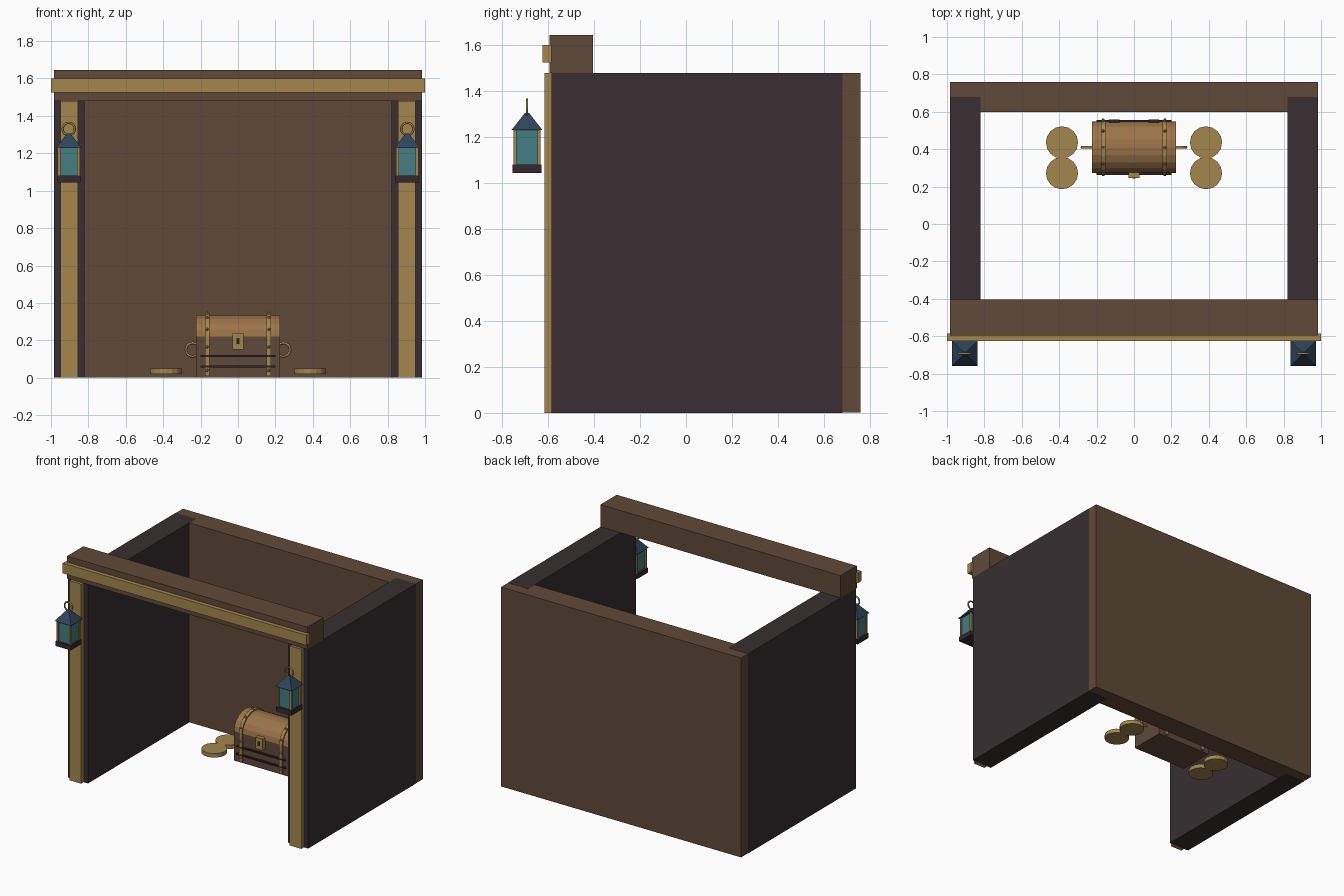
import bpy, bmesh, math
from mathutils import Matrix, Vector

cube = bpy.data.objects.get("Cube")
if cube:
    bpy.data.objects.remove(cube, do_unlink=True)


def material(name, r, g, b):
    # sRGB bytes to linear
    lin = [((c / 255 + 0.055) / 1.055) ** 2.4 for c in (r, g, b)] + [1]
    m = bpy.data.materials.new(name)
    m.use_nodes = True
    m.diffuse_color = lin
    m.node_tree.nodes["Principled BSDF"].inputs["Base Color"].default_value = lin
    return m


BROWN = material("dark wood", 96, 74, 56)
DARK = material("charcoal wood", 56, 47, 49)
GOLD = material("gold", 164, 134, 78)
LIGHT = material("lid wood", 156, 115, 74)
IRON = material("black iron", 40, 36, 42)
BLUE = material("blue roof", 46, 68, 90)
TEAL = material("teal glass", 68, 126, 130)
BASE = material("lantern base", 54, 40, 48)


def finish(name, bm, mat, smooth=False):
    bmesh.ops.recalc_face_normals(bm, faces=bm.faces)
    for f in bm.faces:
        f.smooth = smooth
    me = bpy.data.meshes.new(name)
    bm.to_mesh(me)
    bm.free()
    me.materials.append(mat)
    ob = bpy.data.objects.new(name, me)
    bpy.context.collection.objects.link(ob)
    return ob


def box(name, x, y, z, mat):
    """Box from (min, max) ranges on each axis."""
    bm = bmesh.new()
    bmesh.ops.create_cube(bm, size=1)
    for v in bm.verts:
        v.co = Vector([(r[0] + r[1]) / 2 + c * (r[1] - r[0]) for c, r in zip(v.co, (x, y, z))])
    return finish(name, bm, mat)


def around(cx, cy, half, z, name, mat):
    return box(name, (cx - half, cx + half), (cy - half, cy + half), z, mat)


def cone(name, loc, r1, r2, depth, sides, mat, turn=0):
    bm = bmesh.new()
    bmesh.ops.create_cone(bm, cap_ends=True, segments=sides, radius1=r1, radius2=r2, depth=depth,
                          matrix=Matrix.Translation(loc) @ Matrix.Rotation(turn, 4, "Z"))
    return finish(name, bm, mat)


def prism(name, points, x0, x1, mat):
    """Extrude a y-z outline along x."""
    bm = bmesh.new()
    face = bm.faces.new([bm.verts.new((x0, y, z)) for y, z in points])
    ext = bmesh.ops.extrude_face_region(bm, geom=[face])
    verts = [e for e in ext["geom"] if isinstance(e, bmesh.types.BMVert)]
    bmesh.ops.translate(bm, verts=verts, vec=(x1 - x0, 0, 0))
    return finish(name, bm, mat)


def ring(name, loc, radius, thick, mat):
    """Ring standing in the x-z plane."""
    bm = bmesh.new()
    n, k = 16, 6
    grid = []
    for i in range(n):
        a = 2 * math.pi * i / n
        row = []
        for j in range(k):
            b = 2 * math.pi * j / k
            r = radius + thick * math.cos(b)
            row.append(bm.verts.new(Vector(loc) + Vector((r * math.cos(a), thick * math.sin(b), r * math.sin(a)))))
        grid.append(row)
    for i in range(n):
        for j in range(k):
            p, q = grid[i], grid[(i + 1) % n]
            bm.faces.new((p[j], q[j], q[(j + 1) % k], p[(j + 1) % k]))
    return finish(name, bm, mat, True)


# Shelter walls and lintel
box("back_wall", (-0.984, 0.984), (0.60, 0.76), (0.001, 1.479), BROWN)
box("lintel", (-0.985, 0.985), (-0.595, -0.405), (1.48, 1.645), BROWN)
box("lintel_trim", (-1, 1), (-0.625, -0.585), (1.525, 1.60), GOLD)

for s, side in ((1, "left"), (-1, "right")):
    def span(a, b):
        return tuple(sorted((s * a, s * b)))

    box(side + "_wall", span(0.82, 0.985), (-0.585, 0.68), (0, 1.48), DARK)
    box(side + "_post", span(0.855, 0.95), (-0.615, -0.58), (0, 1.48), GOLD)

    # Hanging lantern
    lx, ly = s * 0.905, -0.692
    around(lx, ly, 0.063, (1.045, 1.08), side + "_lantern_base", BASE)
    around(lx, ly, 0.050, (1.08, 1.235), side + "_lantern_glass", TEAL)
    for dx in (-1, 1):
        for dy in (-1, 1):
            around(lx + dx * 0.052, ly + dy * 0.052, 0.007, (1.08, 1.235), side + "_lantern_bar", GOLD)
    cone(side + "_lantern_roof", (lx, ly, 1.268), 0.068 * math.sqrt(2), 0.012, 0.076, 4, BLUE, math.pi / 4)
    ring(side + "_lantern_ring", (lx, ly, 1.33), 0.033, 0.006, GOLD)

    # Coins beside the chest
    for y in (0.272, 0.436):
        cone(side + "_coin", (s * 0.385, y, 0.035), 0.086, 0.086, 0.03, 16, GOLD)

# Treasure chest
CY, SEAM = 0.41, 0.22


def arch(half, rise, steps=10):
    return [(CY - half * math.cos(math.pi * i / steps), SEAM + rise * math.sin(math.pi * i / steps))
            for i in range(steps + 1)]


box("chest_body", (-0.225, 0.225), (0.277, 0.543), (0, SEAM), BROWN)
prism("chest_lid", arch(0.137, 0.116), -0.225, 0.225, LIGHT)
box("lock_plate", (-0.03, 0.03), (0.247, 0.28), (0.152, 0.238), GOLD)
box("keyhole", (-0.009, 0.009), (0.243, 0.25), (0.18, 0.212), IRON)
for z in (0.06, 0.117):
    box("front_iron_bar", (-0.2, 0.2), (0.262, 0.28), (z - 0.005, z + 0.005), IRON)
    box("back_iron_bar", (-0.2, 0.2), (0.54, 0.556), (z - 0.005, z + 0.005), IRON)

for s, side in ((1, "left"), (-1, "right")):
    sx = s * 0.165
    outline = arch(0.147, 0.126)
    prism(side + "_strap", [(CY - 0.147, 0.01)] + outline + [(CY + 0.147, 0.01)], sx - 0.012, sx + 0.012, GOLD)
    # Studs along the strap
    studs = outline[1:-1:2] + [(CY + e * 0.147, z) for e in (-1, 1) for z in (0.04, 0.165)]
    for y, z in studs:
        bm = bmesh.new()
        bmesh.ops.create_icosphere(bm, subdivisions=1, radius=0.009, matrix=Matrix.Translation((sx, y, z)))
        finish(side + "_stud", bm, GOLD)
    ring(side + "_handle", (s * 0.243, CY, 0.15), 0.036, 0.007, GOLD)
    hx = s * 0.105
    box(side + "_hinge", (hx - 0.028, hx + 0.028), (0.538, 0.56), (0.19, 0.25), IRON)
